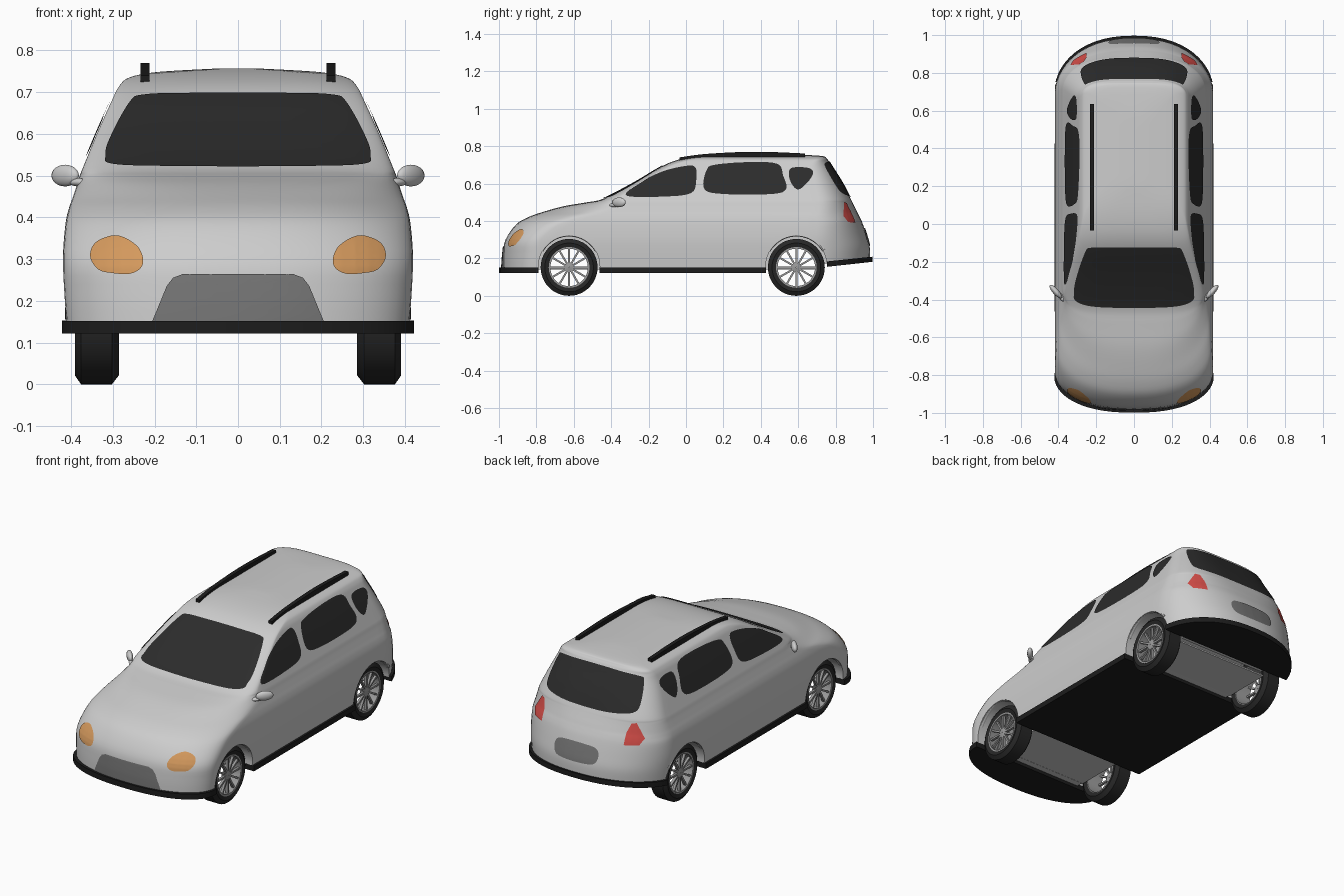
import bpy, bmesh, math
from mathutils import Vector, Matrix
from mathutils.bvhtree import BVHTree

if "Cube" in bpy.data.objects:
    bpy.data.objects.remove(bpy.data.objects["Cube"])


def material(name, *rgb):
    m = bpy.data.materials.new(name)
    m.use_nodes = True
    m.diffuse_color = (*rgb, 1)
    m.node_tree.nodes["Principled BSDF"].inputs["Base Color"].default_value = (*rgb, 1)
    return m


SILVER = material("silver paint", .61, .61, .61)
ALLOY = material("wheel alloy", .33, .33, .33)
GLASS = material("dark glass", .025, .025, .025)
BLACK = material("black trim", .012, .012, .012)
RUBBER = material("tyre rubber", .02, .02, .02)
GREY = material("grey panel", .18, .18, .18)
AMBER = material("amber lamp", .66, .32, .11)
RED = material("red lamp", .66, .075, .065)


def finish(bm, name, mat, angle=40, recalc=True):
    if recalc:
        bmesh.ops.recalc_face_normals(bm, faces=bm.faces)
    me = bpy.data.meshes.new(name)
    bm.to_mesh(me)
    bm.free()
    ob = bpy.data.objects.new(name, me)
    bpy.context.collection.objects.link(ob)
    me.materials.append(mat)
    smooth(ob, angle)
    return ob


def smooth(ob, angle=40):
    bpy.ops.object.select_all(action="DESELECT")
    ob.select_set(True)
    bpy.context.view_layer.objects.active = ob
    bpy.ops.object.shade_smooth_by_angle(angle=math.radians(angle))


def spline(pts, steps, closed=False):
    """Smooth curve through points of any dimension."""
    n, out = len(pts), []
    get = (lambda i: pts[i % n]) if closed else (lambda i: pts[min(max(i, 0), n - 1)])
    for i in range(n if closed else n - 1):
        for s in range(steps):
            t = s / steps
            out.append([b + t / 2 * (c - a + t * (2*a - 5*b + 4*c - d + t * (3*(b - c) + d - a)))
                        for a, b, c, d in zip(get(i - 1), get(i), get(i + 1), get(i + 2))])
    return out if closed else out + [list(pts[-1])]


# Body levels: height, half width, front y, front corner length and shape, rear y, length, shape
LEVELS = [
    (.14, .41, -.985, .19, .85, .985, .3, .88),
    (.22, .416, -.98, .19, .85, .982, .29, .88),
    (.30, .419, -.965, .19, .85, .965, .27, .88),
    (.38, .413, -.91, .23, .85, .943, .24, .85),
    (.42, .405, -.845, .28, .8, .928, .23, .8),
    (.45, .395, -.76, .32, .8, .915, .21, .8),
    (.48, .385, -.65, .3, .7, .9, .19, .75),
    (.50, .379, -.53, .19, .55, .89, .18, .7),
    (.52, .371, -.44, .09, .42, .88, .17, .65),
    (.60, .338, -.285, .05, .4, .838, .15, .6),
    (.68, .302, -.15, .045, .4, .788, .12, .5),
    (.715, .284, -.08, .06, .45, .766, .09, .5),
    (.735, .26, -.01, .08, .5, .752, .06, .45),
    (.748, .195, .08, .08, .5, .725, .06, .45),
    (.756, .06, .2, .08, .5, .58, .08, .5),
]


def half_outline(w, yf, lf, ef, yr, lr, er, corner=14, side=26):
    quarter = [math.pi / 2 * i / corner for i in range(corner + 1)]
    pts = [(w * math.sin(a) ** ef, yf + lf * (1 - math.cos(a))) for a in quarter]
    y0, y1 = yf + lf, yr - lr
    pts += [(w, y0 + (y1 - y0) * i / side) for i in range(1, side)]
    return pts + [(w * math.sin(a) ** er, yr - lr * (1 - math.cos(a))) for a in reversed(quarter)]


def lift(y, z):
    """Raise the lower edge behind the rear wheels."""
    return .06 * min(max((y - .45) / .55, 0), 1) * max(0, 1 - max(z - .14, 0) / .3)


def loft(levels):
    """Skin horizontal outlines, closing both ends with ladders of faces."""
    bm = bmesh.new()
    rings = []
    for z, *shape in levels:
        half = half_outline(*shape)
        pts = half + [(-x, y) for x, y in half[-2:0:-1]]
        rings.append([bm.verts.new((x, y, z + lift(y, z))) for x, y in pts])
    n, h = len(rings[0]), len(half)
    for a, b in zip(rings, rings[1:]):
        for i in range(n):
            j = (i + 1) % n
            bm.faces.new((a[i], a[j], b[j], b[i]))
    for r in (rings[0], rings[-1]):
        for i in range(h - 1):
            loop = [r[i], r[i + 1], r[-i - 1], r[-i % n]]
            bm.faces.new(list(dict.fromkeys(loop)))
    bmesh.ops.recalc_face_normals(bm, faces=bm.faces)
    return bm


shell = loft(spline(LEVELS, 4))
surface = BVHTree.FromBMesh(shell)
body = finish(shell, "body", SILVER)

# Lower trim slab, which also forms the floor
base = list(LEVELS[0][1:])
base[0] += .012
base[1] -= .014
base[4] += .012
trim = finish(loft([(.122, *base), (.152, *base)]), "lower_trim_and_floor", BLACK)


def box(centre, size):
    bm = bmesh.new()
    bmesh.ops.create_cube(bm, size=1, matrix=Matrix.Translation(centre) @ Matrix.Diagonal((*size, 1)))
    return bm


def tube(x, y, radius, depth):
    bm = bmesh.new()
    bmesh.ops.create_cone(bm, cap_ends=True, segments=56, radius1=radius, radius2=radius, depth=depth,
                          matrix=Matrix.Translation((x, y, .157)) @ Matrix.Rotation(math.pi / 2, 4, "Y"))
    return bm


def carve(ob, bm):
    """Cut a closed shape out of an object."""
    cutter = finish(bm, "wheel_space_cutter", SILVER)
    cutter.hide_render = True
    mod = ob.modifiers.new("wheel space", "BOOLEAN")
    mod.operation, mod.solver, mod.object = "DIFFERENCE", "EXACT", cutter
    bpy.context.view_layer.objects.active = ob
    bpy.ops.object.modifier_apply(modifier=mod.name)
    bpy.data.objects.remove(cutter)


# Round wells at the wheels, joined by a narrower open channel above a flat undertray
AXLES = {"front": -.625, "rear": .59}
for end, y in AXLES.items():
    carve(trim, box((0, y, .15), (1, .326, .2)))
    for s in (1, -1):
        carve(body, tube(s * .472, y, .164, .4))
    carve(body, tube(0, y, .128, .58))
    finish(box((0, y, .145), (.56, .27, .008)), f"{end}_undertray", SILVER)
for ob, mat in ((body, SILVER), (trim, BLACK)):
    ob.data.materials.clear()
    ob.data.materials.append(mat)
    for p in ob.data.polygons:
        p.material_index = 0
    smooth(ob)


def plate(name, mat, outline, ray, rounded=True, rings=8):
    """Lay a flat outline on the body along a ray, as a thin skin."""
    ray = Vector(ray)
    if rounded:
        pts = spline(outline, 6, True)
    else:
        pts = [Vector(a).lerp(Vector(b), s / 6)
               for a, b in zip(outline, outline[1:] + outline[:1]) for s in range(6)]
    n = len(pts)
    cu, cv = (sum(p[k] for p in pts) / n for k in (0, 1))
    bm = bmesh.new()

    def drop(u, v):
        start = Vector((-ray.x * 2, u, v)) if ray.x else Vector((u, -ray.y * 2, v))
        hit, normal, *_ = surface.ray_cast(start, ray)
        return bm.verts.new(hit + normal * .004)

    grid = [[drop(cu + (u - cu) * k / rings, cv + (v - cv) * k / rings) for u, v in pts]
            for k in range(1, rings + 1)]
    centre = drop(cu, cv)
    for i in range(n):
        j = (i + 1) % n
        bm.faces.new((centre, grid[0][i], grid[0][j]))
        for a, b in zip(grid, grid[1:]):
            bm.faces.new((a[i], b[i], b[j], a[j]))
    bm.normal_update()
    if sum((f.normal.dot(ray) for f in bm.faces)) > 0:
        bmesh.ops.reverse_faces(bm, faces=bm.faces)
    finish(bm, name, mat, 60, False)


def mirrored(right):
    return right + [(-x, z) for x, z in reversed(right)]


FRONT, REAR = (0, 1, 0), (0, -1, 0)
# Glass, grille and number panel on the centre line
plate("windshield", GLASS, mirrored([(.1, .695), (.225, .691), (.26, .672), (.305, .59), (.316, .548),
                                     (.295, .524), (.1, .519)]), FRONT, rings=14)
plate("rear_window", GLASS, mirrored([(.1, .717), (.235, .71), (.262, .685), (.28, .59), (.267, .55),
                                      (.2, .535), (.08, .527)]), REAR)
plate("grille", GREY, mirrored([(.13, .264), (.155, .255), (.17, .235), (.205, .15)]), FRONT, False)
plate("number_panel", GREY, mirrored([(.06, .361), (.115, .352), (.134, .32), (.118, .278), (.06, .266)]), REAR)

SIDE_GLASS = {
    "front_door_window": [(-.318, .534), (-.24, .602), (-.13, .662), (0, .693), (.05, .685), (.055, .62),
                          (.03, .55), (-.1, .53)],
    "rear_door_window": [(.098, .57), (.11, .67), (.16, .7), (.35, .713), (.49, .703), (.52, .64),
                         (.535, .57), (.46, .543), (.2, .543)],
    "quarter_window": [(.56, .68), (.555, .62), (.595, .567), (.645, .6), (.68, .655), (.65, .683)],
}
HEADLIGHT = [(.226, .295), (.237, .325), (.268, .348), (.3, .354), (.34, .337), (.352, .305), (.333, .275),
             (.3, .266), (.26, .264), (.235, .275)]
TAILLIGHT = [(.25, .39), (.25, .45), (.265, .495), (.288, .5), (.335, .425), (.318, .393)]


def lathe(bm, profile, n=48):
    """Revolve a closed (x, radius) profile about the x axis."""
    rings = [[bm.verts.new((x, r * math.cos(2 * math.pi * i / n), r * math.sin(2 * math.pi * i / n)))
              for x, r in profile] for i in range(n)]
    m = len(profile)
    for i in range(n):
        a, b = rings[i], rings[(i + 1) % n]
        for j in range(m):
            k = (j + 1) % m
            bm.faces.new((a[j], a[k], b[k], b[j]))


def wheel(name, s, y):
    place = Matrix.Translation((0, y, .152))
    bm = bmesh.new()
    lathe(bm, [(s * x, r) for x, r in ((.292, .108), (.285, .13), (.302, .152), (.376, .152),
                                       (.391, .13), (.384, .108))])
    bm.transform(place)
    finish(bm, name + "_tyre", RUBBER)
    bm = bmesh.new()
    lathe(bm, [(s * x, r) for x, r in ((.292, .109), (.386, .109), (.386, .1), (.292, .104))])
    lathe(bm, [(s * x, r) for x, r in ((.355, .002), (.355, .026), (.378, .026), (.382, .002))], 20)
    for i in range(12):
        turn = Matrix.Rotation(math.pi * i / 6, 4, "X")
        bmesh.ops.create_cube(bm, size=1, matrix=turn @ Matrix.Translation((s * .372, 0, .062))
                              @ Matrix.Diagonal((.014, .01, .084, 1)))
    bm.transform(place)
    finish(bm, name + "_rim", ALLOY)


def sweep(name, mat, path, section):
    """Join copies of a section along a path of (point, section axes)."""
    bm = bmesh.new()
    rows = [[bm.verts.new(p + u * a + v * b) for a, b in section] for p, u, v in path]
    m = len(section)
    for a, b in zip(rows, rows[1:]):
        for i in range(m):
            j = (i + 1) % m
            bm.faces.new((a[i], a[j], b[j], b[i]))
    bm.faces.new(rows[0])
    bm.faces.new(rows[-1])
    finish(bm, name, mat)


SQUARE = [(-.011, -.014), (.011, -.014), (.011, .014), (-.011, .014)]
ROUND = [(.012 * math.cos(math.pi * i / 4), .01 * math.sin(math.pi * i / 4)) for i in range(8)]
RAIL = spline([(-.035, .726), (.1, .744), (.3, .755), (.45, .755), (.635, .747)], 5)

# Everything that comes in left and right pairs
for side, s in (("left", 1), ("right", -1)):
    for part, pts in SIDE_GLASS.items():
        plate(f"{side}_{part}", GLASS, pts, (-s, 0, 0), rings=12)
    plate(f"{side}_headlight", AMBER, [(s * x, z) for x, z in HEADLIGHT], FRONT)
    plate(f"{side}_taillight", RED, [(s * x, z) for x, z in TAILLIGHT], REAR, False)
    for end, y in AXLES.items():
        wheel(f"{end}_{side}_wheel", s, y)
        # Lip over the top of the arch
        arc = []
        for i in range(21):
            a = math.radians(30 + 6 * i)
            out = Vector((0, math.cos(a), math.sin(a)))
            arc.append((Vector((s * .405, y, .157)) + out * .17, Vector((s, 0, 0)), out))
        sweep(f"{end}_{side}_arch_lip", SILVER, arc, ROUND)
    sweep(f"{side}_roof_rail", BLACK, [(Vector((s * .223, y, z)), Vector((1, 0, 0)), Vector((0, 0, 1)))
                                       for y, z in RAIL], SQUARE)
    # Door mirror: slim slanted housing on a short arm
    bm = bmesh.new()
    tilt = Matrix.Rotation(s * math.radians(48), 4, "Z")
    for at, size in (((s * .414, -.358, .5), (.046, .016, .026)), ((s * .382, -.388, .484), (.03, .014, .01))):
        bmesh.ops.create_uvsphere(bm, u_segments=20, v_segments=12, radius=1,
                                  matrix=Matrix.Translation(at) @ tilt @ Matrix.Diagonal((*size, 1)))
    finish(bm, f"{side}_door_mirror", SILVER, 60)
